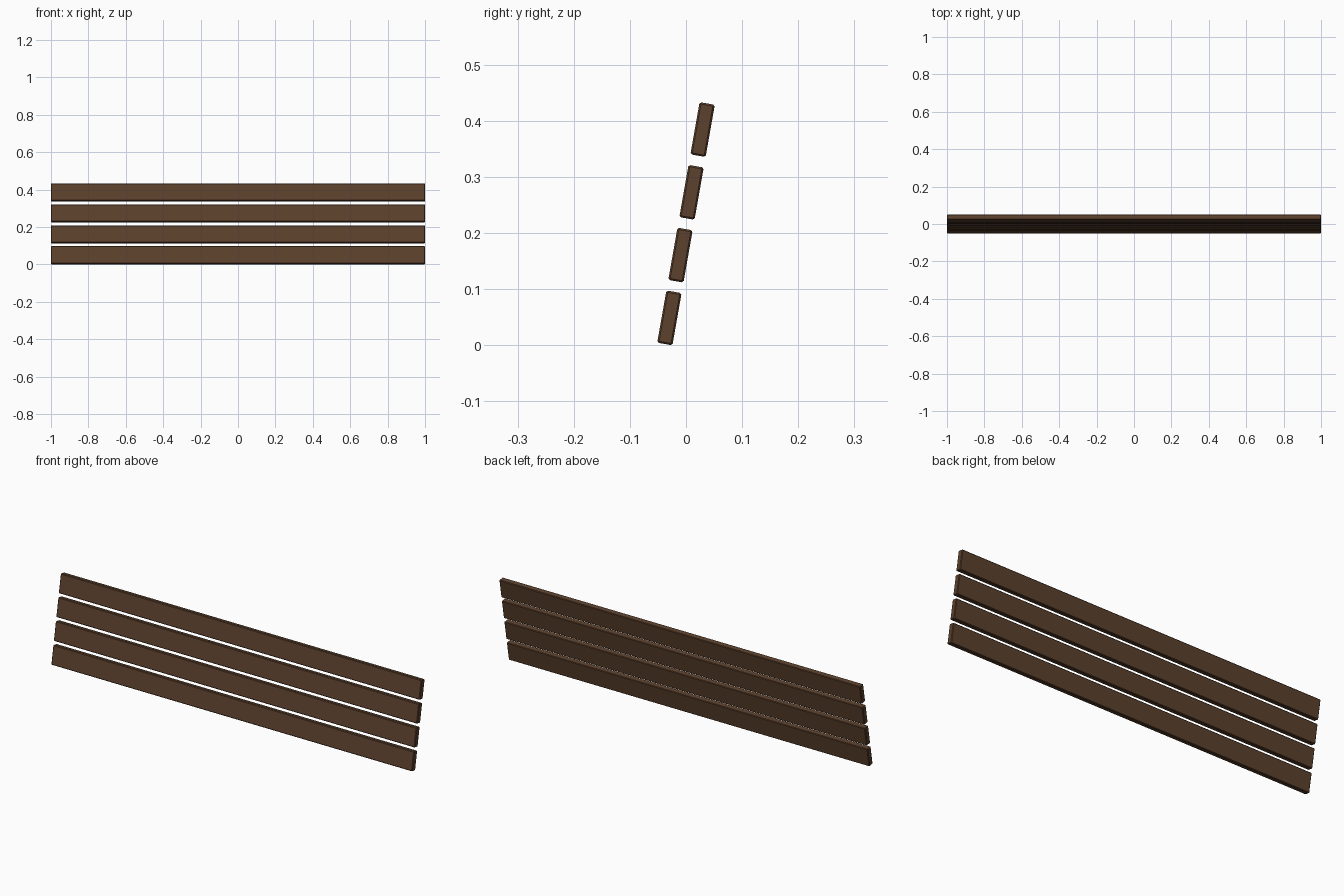
import bpy, math
from mathutils import Vector

if "Cube" in bpy.data.objects:
    bpy.data.objects.remove(bpy.data.objects["Cube"])

TILT = math.radians(10)
PITCH, HEIGHT, THICK = 0.1136, 0.0945, 0.0275

wood = bpy.data.materials.new("dark brown wood")
wood.diffuse_color = (0.107, 0.052, 0.026, 1)
wood.use_nodes = True
wood.node_tree.nodes["Principled BSDF"].inputs["Base Color"].default_value = wood.diffuse_color

# Four leaning planks, stacked along the tilted plane
up = Vector((0, math.sin(TILT), math.cos(TILT)))
for i in range(4):
    pos = up * PITCH * (i - 1.5) + Vector((0, 0, 0.2165))
    bpy.ops.mesh.primitive_cube_add(size=1, location=pos, rotation=(-TILT, 0, 0))
    plank = bpy.context.object
    plank.name = f"backrest_plank_{i + 1}"
    plank.scale = (2, THICK, HEIGHT)
    bpy.ops.object.transform_apply(location=False, rotation=False, scale=True)
    plank.data.materials.append(wood)
    # Slightly eased edges
    bevel = plank.modifiers.new("eased_edges", 'BEVEL')
    bevel.width = 0.003
    bevel.segments = 1
